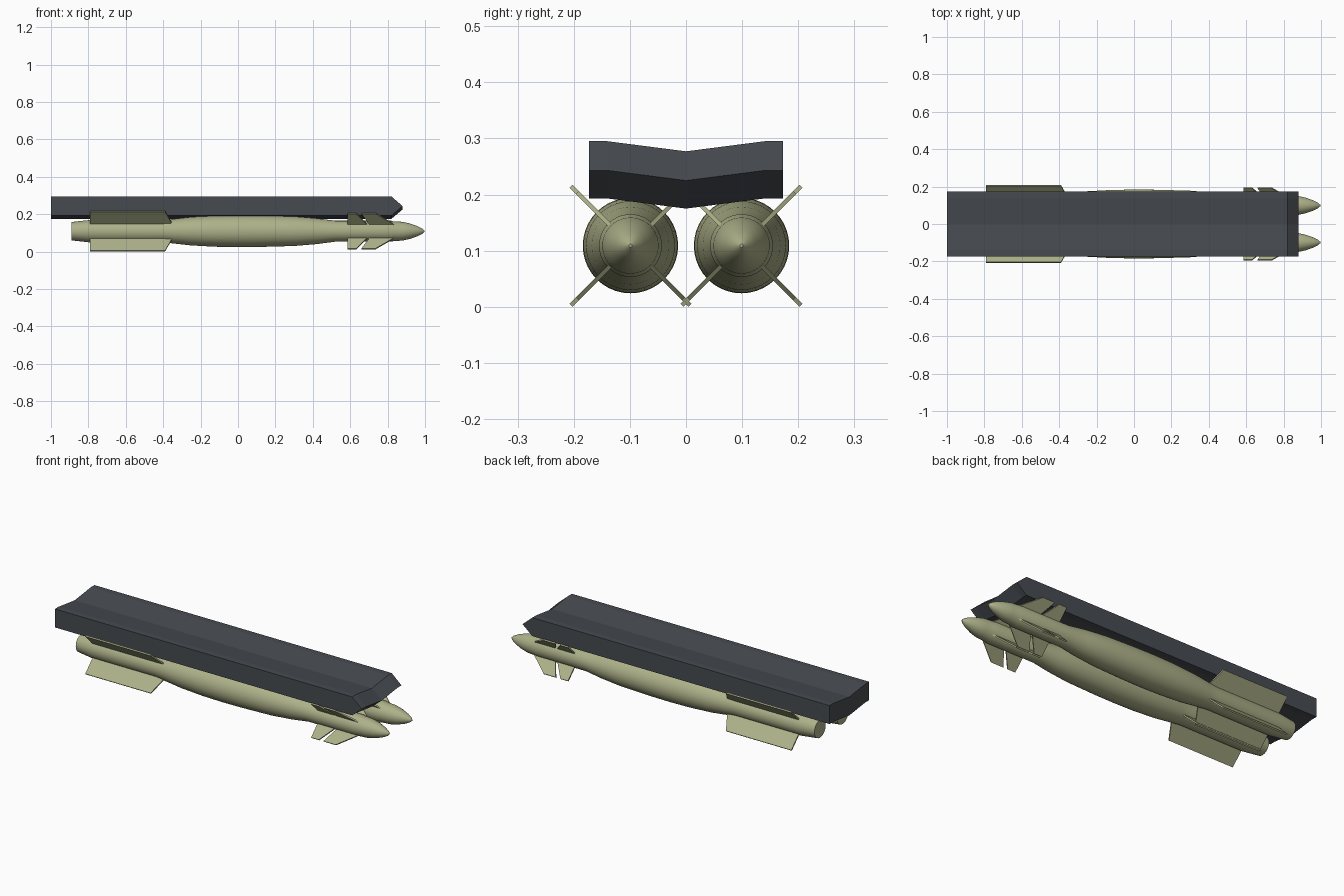
import bpy, bmesh, math
from mathutils import Matrix, Vector

if "Cube" in bpy.data.objects:
    bpy.data.objects.remove(bpy.data.objects["Cube"])


def material(name, rgb):
    m = bpy.data.materials.new(name)
    m.diffuse_color = (*rgb, 1)
    m.use_nodes = True
    m.node_tree.nodes["Principled BSDF"].inputs["Base Color"].default_value = m.diffuse_color
    return m


OLIVE = material("pale olive", (0.42, 0.44, 0.25))
SLATE = material("dark slate", (0.062, 0.070, 0.082))


def finish(bm, name, mat, smooth=False):
    bmesh.ops.recalc_face_normals(bm, faces=bm.faces)
    me = bpy.data.meshes.new(name)
    bm.to_mesh(me)
    bm.free()
    ob = bpy.data.objects.new(name, me)
    bpy.context.collection.objects.link(ob)
    me.materials.append(mat)
    if smooth:
        bpy.ops.object.select_all(action='DESELECT')
        ob.select_set(True)
        bpy.context.view_layer.objects.active = ob
        bpy.ops.object.shade_smooth_by_angle(angle=math.radians(25))
    return ob


def loft(bm, rings):
    """Skin between rings of equal point count and cap both ends."""
    vs = [[bm.verts.new(p) for p in r] for r in rings]
    n = len(vs[0])
    for a, b in zip(vs, vs[1:]):
        for i in range(n):
            j = (i + 1) % n
            bm.faces.new((a[i], a[j], b[j], b[i]))
    return vs


# Carrier rail: shallow V section with a pointed front end
half = [(0.173, 0.0), (0.14, 0.0), (0.0, -0.018)]
line = half + [(-y, d) for y, d in half[1::-1]]


def section(x, top, bottom):
    return ([(x, y, top + d) for y, d in line] +
            [(x, y, bottom + d) for y, d in reversed(line)])


bm = bmesh.new()
rows = [(-1.0, 0.295), (0.82, 0.295), (0.88, 0.243), (0.82, 0.193), (-1.0, 0.193)]
strips = [[bm.verts.new((x, y, z + d)) for y, d in line] for x, z in rows]
for a, b in zip(strips, strips[1:] + strips[:1]):
    for i in range(len(line) - 1):
        bm.faces.new((a[i], a[i + 1], b[i + 1], b[i]))
for i in (0, -1):
    bm.faces.new([s[i] for s in strips])
finish(bm, "carrier_rail", SLATE)

# Missile outline (x, radius) and fin outlines (x, distance from axis)
CY, CZ, SEG = 0.099, 0.109, 40
BODY = [(-0.89, 0.049), (-0.79, 0.060), (-0.40, 0.060), (-0.34, 0.066),
        (-0.25, 0.076), (-0.12, 0.083), (0.0, 0.085), (0.12, 0.084),
        (0.30, 0.079), (0.42, 0.069), (0.52, 0.056), (0.82, 0.056),
        (0.83, 0.053), (0.88, 0.050), (0.92, 0.041), (0.96, 0.027),
        (0.985, 0.014), (0.997, 0.003)]
FINS = {
    "rear_wing": [(-0.79, 0.04), (-0.345, 0.04), (-0.39, 0.150), (-0.79, 0.150)],
    "middle_fin": [(0.585, 0.04), (0.70, 0.04), (0.632, 0.134), (0.585, 0.134)],
    "front_fin": [(0.71, 0.04), (0.85, 0.04), (0.735, 0.134), (0.66, 0.134)],
}
T = 0.0038  # half thickness of a fin

for side, cy in (("left", -CY), ("right", CY)):
    # Round body
    bm = bmesh.new()
    rings = loft(bm, [[(x, cy + r * math.cos(2 * math.pi * i / SEG),
                        CZ + r * math.sin(2 * math.pi * i / SEG))
                       for i in range(SEG)] for x, r in BODY])
    bm.faces.new(rings[0])
    bm.faces.new(rings[-1])
    finish(bm, side + "_missile_body", OLIVE, smooth=True)

    # Four fins of each kind, in an X
    for name, outline in FINS.items():
        bm = bmesh.new()
        for k in range(4):
            m = (Matrix.Translation((0, cy, CZ)) @
                 Matrix.Rotation(math.radians(45 + 90 * k), 4, 'X'))
            ends = loft(bm, [[m @ Vector((x, r, t)) for x, r in outline]
                             for t in (-T, T)])
            for e in ends:
                bm.faces.new(e)
        finish(bm, side + "_" + name + "s", OLIVE)
